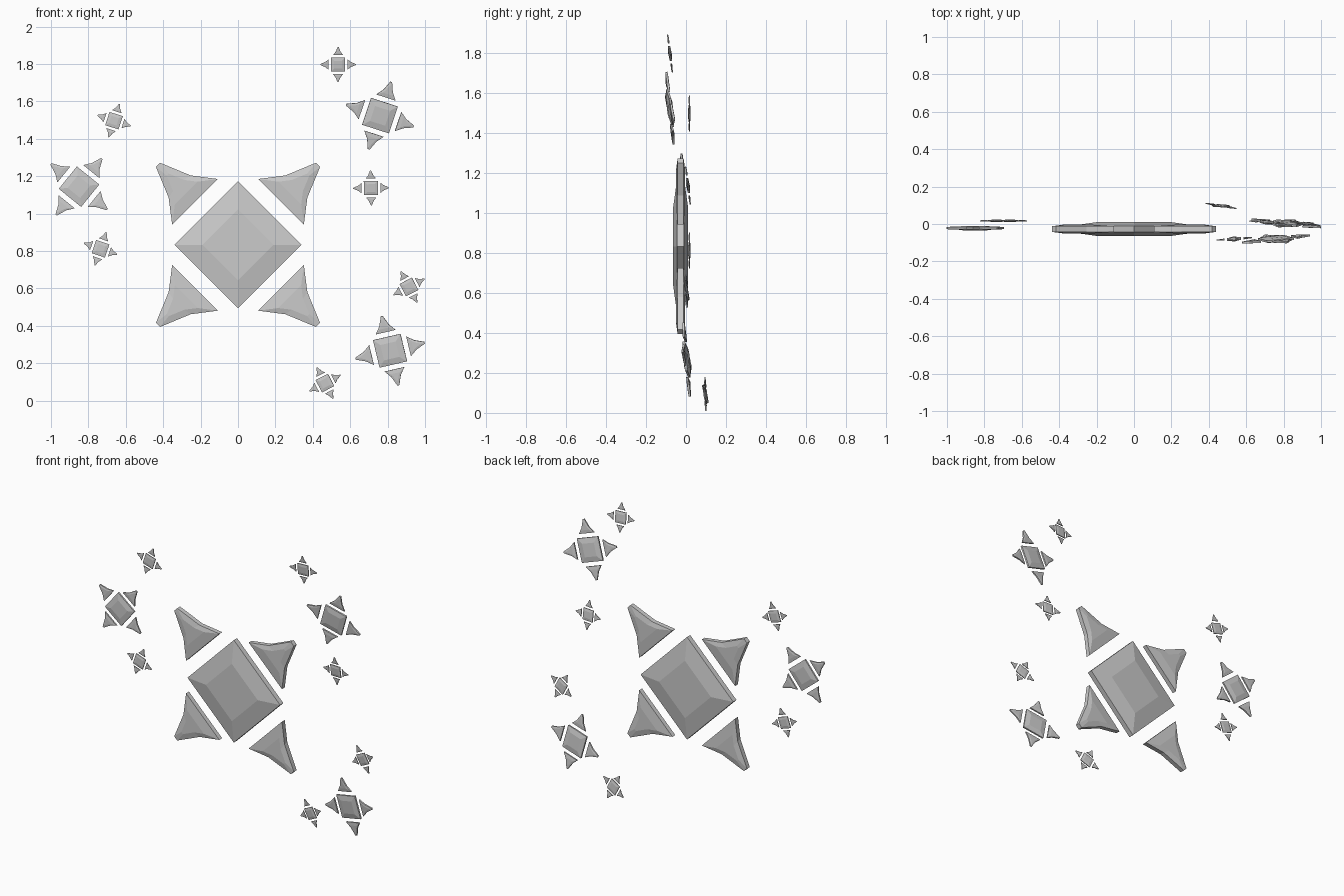
import bpy, bmesh
from math import radians
from mathutils import Matrix, Vector

if "Cube" in bpy.data.objects:
    bpy.data.objects.remove(bpy.data.objects["Cube"])


def faceted_plate(bm, outline, rim, crown, inset, spin=0):
    """Double-sided cut stone: vertical rim band, sloped bevels, flat crowns."""
    c = sum((Vector(p) for p in outline), Vector((0, 0))) / len(outline)
    rot = Matrix.Rotation(radians(spin), 2)
    rings = []
    for y, s in ((-crown, inset), (-rim, 1), (rim, 1), (crown, inset)):
        pts = [rot @ (c + (Vector(p) - c) * s) for p in outline]
        rings.append([bm.verts.new((p.x, y, p.y)) for p in pts])
    n = len(outline)
    for a, b in zip(rings, rings[1:]):
        for i in range(n):
            bm.faces.new((a[i], a[(i + 1) % n], b[(i + 1) % n], b[i]))
    bm.faces.new(rings[0])
    bm.faces.new(rings[-1][::-1])


def finish(bm, name):
    bmesh.ops.recalc_face_normals(bm, faces=bm.faces)
    mesh = bpy.data.meshes.new(name)
    bm.to_mesh(mesh)
    bm.free()
    return mesh


# Diamond-shaped centre stone
bm = bmesh.new()
R = 0.34
faceted_plate(bm, [(R, 0), (0, R), (-R, 0), (0, -R)], 0.017, 0.038, 0.56)
gem = finish(bm, "centre_gem")

# Four flared corner points, symmetric about the diagonal
half = [(0.108, 0.352), (0.253, 0.371), (0.417, 0.439)]
corner = half + [(z, x) for x, z in reversed(half)]
bm = bmesh.new()
for k in range(4):
    faceted_plate(bm, corner, 0.015, 0.023, 0.5, 90 * k)
points = finish(bm, "corner_points")

# name, location, scale, spin in the front plane, forward tilt, yaw
stars = [
    ("main_star", (0, -0.027, 0.833), 1.0, 0, 0, 0),
    ("left_star", (-0.85, -0.022, 1.144), 0.32, 6, 0, 0),
    ("left_upper_small", (-0.663, 0.017, 1.497), 0.155, 27, 0, 0),
    ("left_lower_small", (-0.735, 0.017, 0.812), 0.155, 26, 0, 0),
    ("right_upper_star", (0.759, -0.080, 1.524), 0.315, 27, 7, 4),
    ("right_top_small", (0.535, -0.080, 1.797), 0.157, 45, 7, 4),
    ("right_middle_small", (0.711, 0.010, 1.137), 0.157, 46, 7, -4),
    ("right_lower_star", (0.813, 0.003, 0.267), 0.315, 58, 6, -5),
    ("right_lower_small", (0.914, 0.003, 0.608), 0.155, 72, 5, -6),
    ("bottom_small", (0.465, 0.097, 0.094), 0.155, 72, 5, -7),
]
for name, loc, scale, spin, tilt, yaw in stars:
    m = (Matrix.Translation(loc)
         @ Matrix.Rotation(radians(yaw), 4, 'Z')
         @ Matrix.Rotation(radians(tilt), 4, 'X')
         @ Matrix.Rotation(radians(-spin), 4, 'Y')
         @ Matrix.Scale(scale, 4))
    for part, mesh in (("gem", gem), ("points", points)):
        ob = bpy.data.objects.new(f"{name}_{part}", mesh)
        bpy.context.collection.objects.link(ob)
        ob.matrix_world = m
